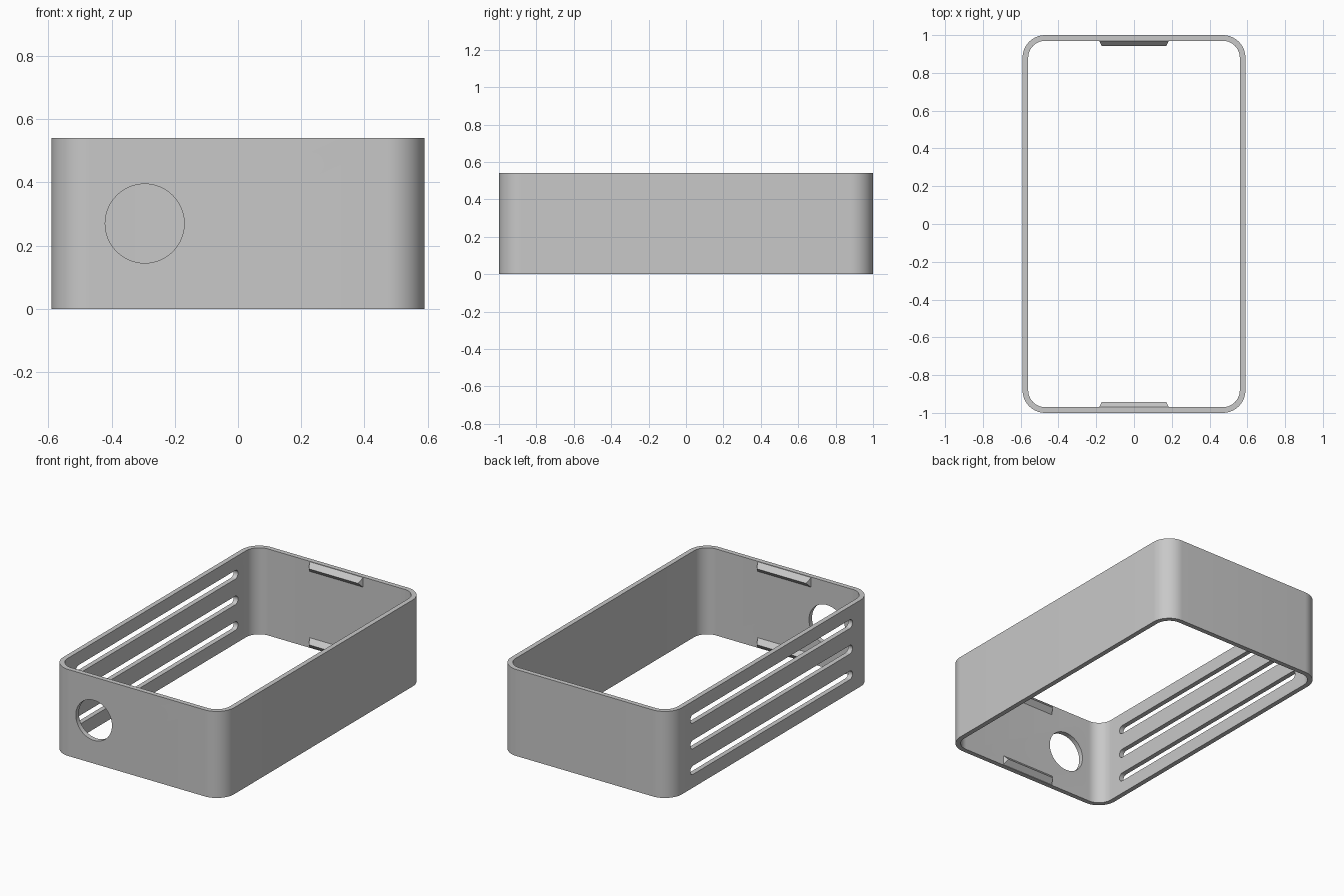
import bpy
import bmesh
import math
from mathutils import Vector

if "Cube" in bpy.data.objects:
    bpy.data.objects.remove(bpy.data.objects["Cube"], do_unlink=True)

WIDTH, LENGTH, HEIGHT = 1.18, 2.0, 0.54
WALL, RADIUS = 0.03, 0.12

grey = bpy.data.materials.new("plain grey")
grey.use_nodes = True
colour = (0.58, 0.58, 0.58, 1)
grey.diffuse_color = colour
grey.node_tree.nodes["Principled BSDF"].inputs["Base Color"].default_value = colour


def rounded_rect(w, h, r, steps=16):
    """Outline of a rounded rectangle centred on the origin."""
    pts = []
    for k, (sx, sy) in enumerate([(1, 1), (-1, 1), (-1, -1), (1, -1)]):
        for i in range(steps + 1):
            a = math.pi / 2 * (k + i / steps)
            pts.append((sx * (w / 2 - r) + r * math.cos(a),
                        sy * (h / 2 - r) + r * math.sin(a)))
    return pts


def finish(name, bm):
    bmesh.ops.remove_doubles(bm, verts=bm.verts, dist=1e-5)
    bmesh.ops.recalc_face_normals(bm, faces=bm.faces)
    mesh = bpy.data.meshes.new(name)
    bm.to_mesh(mesh)
    bm.free()
    mesh.materials.append(grey)
    obj = bpy.data.objects.new(name, mesh)
    bpy.context.collection.objects.link(obj)
    return obj


def prism(name, points, depth):
    """Extrude a flat outline along a vector."""
    bm = bmesh.new()
    face = bm.faces.new([bm.verts.new(p) for p in points])
    new = bmesh.ops.extrude_face_region(bm, geom=[face])["geom"]
    bmesh.ops.translate(bm, vec=Vector(depth),
                        verts=[v for v in new if isinstance(v, bmesh.types.BMVert)])
    return finish(name, bm)


# Open frame: outer and inner rounded walls joined by flat rims
bm = bmesh.new()
outer = rounded_rect(WIDTH, LENGTH, RADIUS)
inner = rounded_rect(WIDTH - 2 * WALL, LENGTH - 2 * WALL, RADIUS - WALL)
rings = [[bm.verts.new((x, y, z)) for x, y in loop]
         for loop, z in [(outer, 0), (outer, HEIGHT), (inner, HEIGHT), (inner, 0)]]
for k in range(4):
    a, b = rings[k], rings[(k + 1) % 4]
    for i in range(len(a)):
        j = (i + 1) % len(a)
        bm.faces.new((a[i], a[j], b[j], b[i]))
frame = finish("frame", bm)

# Cutters: round port in the front wall, three vent slots in the right wall
port = rounded_rect(0.25, 0.25, 0.125)
cutters = [prism("port_cutter", [(x - 0.295, -1.1, z + HEIGHT / 2) for x, z in port], (0, 0.2, 0))]
slot = rounded_rect(1.6, 0.054, 0.027, 8)
for dz in (-0.16, 0, 0.16):
    cutters.append(prism("slot_cutter", [(-0.7, y, z + HEIGHT / 2 + dz) for y, z in slot],
                         (0.2, 0, 0)))

bpy.context.view_layer.objects.active = frame
for cutter in cutters:
    cutter.hide_render = True
    mod = frame.modifiers.new("cut", "BOOLEAN")
    mod.operation = "DIFFERENCE"
    mod.solver = "EXACT"
    mod.object = cutter
    bpy.ops.object.modifier_apply(modifier=mod.name)
    bpy.data.objects.remove(cutter, do_unlink=True)

# Smooth round corners, sharp rims
bpy.ops.object.select_all(action="DESELECT")
frame.select_set(True)
bpy.ops.object.shade_smooth_by_angle(angle=math.radians(30))


# Snap ridges: wedge-shaped bars along the top and bottom of both end walls
def snap_ridge(name, side, z):
    wall_y = side * (LENGTH / 2 - WALL)
    tip_y = wall_y - side * 0.028
    half = 0.03
    bm = bmesh.new()
    left, right = [[bm.verts.new((s * 0.185, wall_y, z - half)),
                    bm.verts.new((s * 0.17, tip_y, z)),
                    bm.verts.new((s * 0.185, wall_y, z + half))] for s in (-1, 1)]
    bm.faces.new(left)
    bm.faces.new(right)
    for i in range(3):
        j = (i + 1) % 3
        bm.faces.new((left[i], left[j], right[j], right[i]))
    finish(name, bm)


for end, side in (("front", -1), ("back", 1)):
    snap_ridge(end + "_lower_ridge", side, 0.033)
    snap_ridge(end + "_upper_ridge", side, HEIGHT - 0.033)
